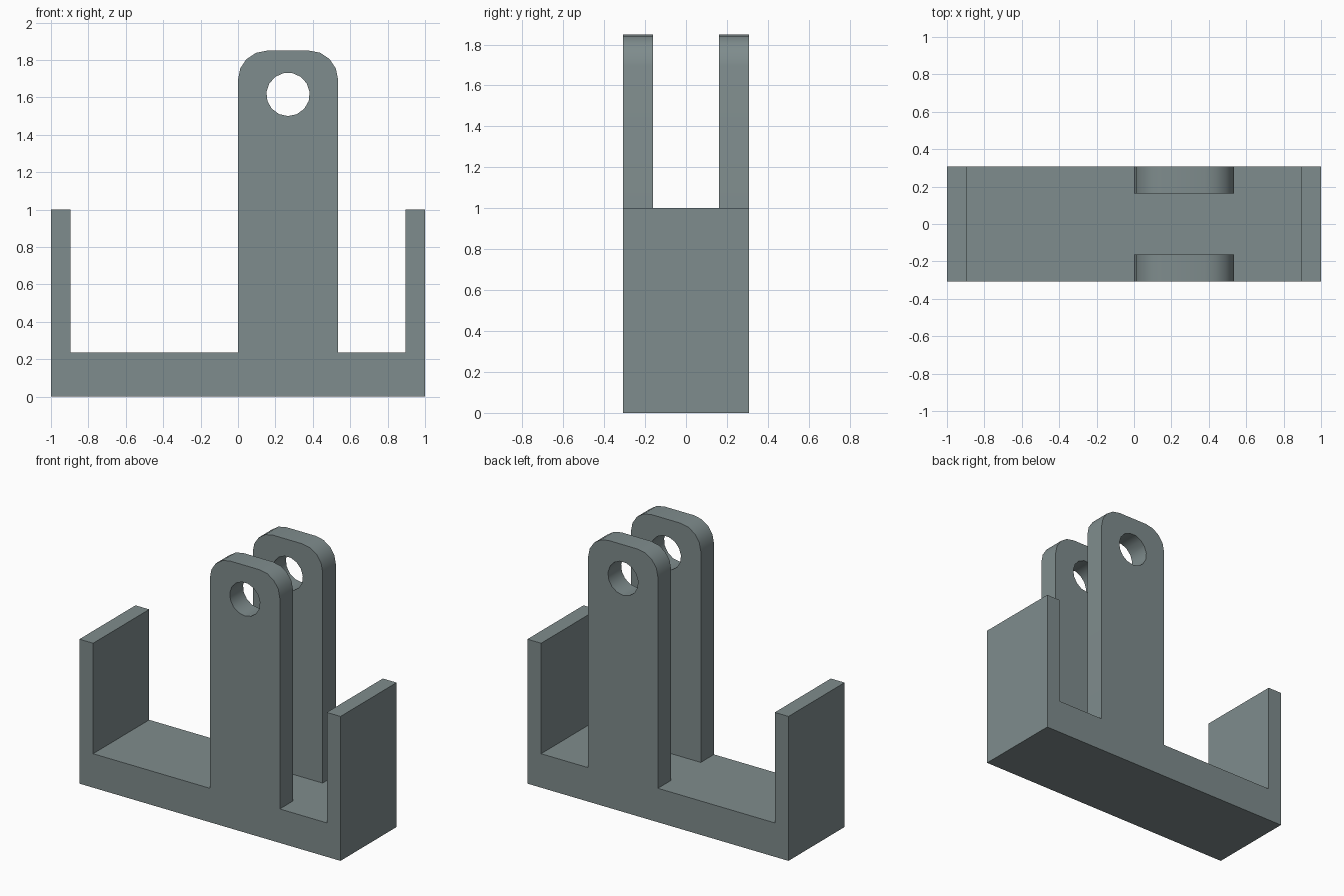
import bpy, bmesh, math

if "Cube" in bpy.data.objects:
    bpy.data.objects.remove(bpy.data.objects["Cube"])

HALF_D, HALF_GAP = 0.307, 0.162      # half depth, half slot between the ears
BASE_T, WALL_T, WALL_H = 0.235, 0.105, 1.0
EAR_X0, EAR_X1, EAR_TOP = 0.0, 0.535, 1.85
CORNER_R, HOLE_R, HOLE_Z = 0.155, 0.116, 1.616

grey = bpy.data.materials.new("slate grey")
grey.diffuse_color = (0.212, 0.263, 0.266, 1)
grey.use_nodes = True
grey.node_tree.nodes["Principled BSDF"].inputs["Base Color"].default_value = grey.diffuse_color


def arc(cx, cz, r, a0, a1, n):
    """Points on an arc in the front plane, angles in degrees."""
    angles = [math.radians(a0 + (a1 - a0) * i / n) for i in range(n + 1)]
    return [(cx + r * math.cos(a), cz + r * math.sin(a)) for a in angles]


def prism(name, points, half_depth):
    """Extrude a front outline symmetrically in y."""
    bm = bmesh.new()
    face = bm.faces.new([bm.verts.new((x, -half_depth, z)) for x, z in points])
    new = bmesh.ops.extrude_face_region(bm, geom=[face])["geom"]
    verts = [v for v in new if isinstance(v, bmesh.types.BMVert)]
    bmesh.ops.translate(bm, verts=verts, vec=(0, 2 * half_depth, 0))
    bmesh.ops.recalc_face_normals(bm, faces=bm.faces)
    mesh = bpy.data.meshes.new(name)
    bm.to_mesh(mesh)
    bm.free()
    mesh.materials.append(grey)
    obj = bpy.data.objects.new(name, mesh)
    bpy.context.collection.objects.link(obj)
    return obj


# Bracket outline: base, end walls and rounded ear in one profile
ear_cz = EAR_TOP - CORNER_R
outline = [(-1, 0), (1, 0), (1, WALL_H), (1 - WALL_T, WALL_H),
           (1 - WALL_T, BASE_T), (EAR_X1, BASE_T)]
outline += arc(EAR_X1 - CORNER_R, ear_cz, CORNER_R, 0, 90, 4)
outline += arc(EAR_X0 + CORNER_R, ear_cz, CORNER_R, 90, 180, 4)
outline += [(EAR_X0, BASE_T), (WALL_T - 1, BASE_T),
            (WALL_T - 1, WALL_H), (-1, WALL_H)]
bracket = prism("bracket", outline, HALF_D)

# Slot that splits the ear in two, and the pin hole through both ears
slot = prism("slot_cutter", [(EAR_X0 - 0.1, BASE_T), (EAR_X1 + 0.1, BASE_T),
                             (EAR_X1 + 0.1, 2), (EAR_X0 - 0.1, 2)], HALF_GAP)
hole = prism("pin_hole_cutter", arc((EAR_X0 + EAR_X1) / 2, HOLE_Z, HOLE_R,
                                    -90, 270, 15)[:-1], 0.5)

bpy.context.view_layer.objects.active = bracket
bracket.select_set(True)
for cutter in (slot, hole):
    mod = bracket.modifiers.new(cutter.name, 'BOOLEAN')
    mod.operation, mod.solver, mod.object = 'DIFFERENCE', 'EXACT', cutter
    bpy.ops.object.modifier_apply(modifier=mod.name)
    bpy.data.objects.remove(cutter)

bpy.ops.object.shade_smooth_by_angle(angle=math.radians(30))
